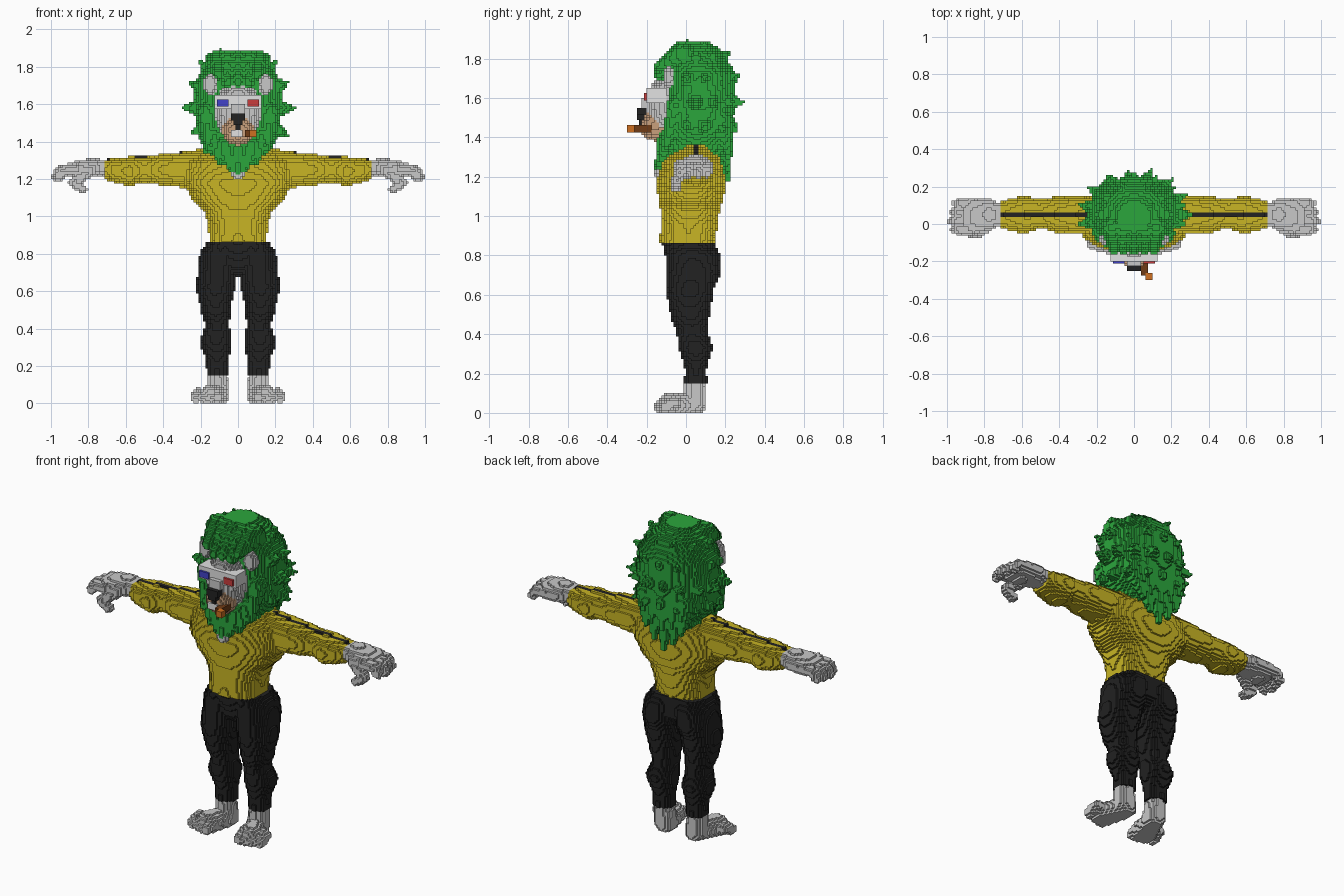
import bpy, math, random
from mathutils import Vector

cube = bpy.data.objects.get("Cube")
if cube:
    bpy.data.objects.remove(cube, do_unlink=True)

CELL = 0.0125
random.seed(4)
grid = {}  # cell -> part name
SIDES = ("left_", "right_")


# ---------- block-filling helpers ----------
def fill(part, low, high, inside, pair=False, mirror=False):
    """Claim every cell in the bounds whose centre passes the test."""
    spans = [range(math.floor(a / CELL), math.ceil(b / CELL) + 1) for a, b in zip(low, high)]
    for i in spans[0]:
        for j in spans[1]:
            for k in spans[2]:
                if k >= 0 and inside(*((n + 0.5) * CELL for n in (i, j, k))):
                    grid[i, j, k] = SIDES[0] + part if pair else part
                    if pair or mirror:
                        grid[-1 - i, j, k] = SIDES[1] + part if pair else part


def box(part, low, high, **kw):
    fill(part, low, high, lambda *p: all(a <= v <= b for a, v, b in zip(low, p, high)), **kw)


def ball(part, centre, radii, **kw):
    low = [c - r for c, r in zip(centre, radii)]
    high = [c + r for c, r in zip(centre, radii)]
    fill(part, low, high,
         lambda *p: sum(((v - c) / r) ** 2 for v, c, r in zip(p, centre, radii)) <= 1, **kw)


def lock(part, start, end, r_start, r_end, **kw):
    """Tapered rounded bar, used for fingers, toes and tufts of hair."""
    a, b = Vector(start), Vector(end)
    axis, reach = b - a, max(r_start, r_end)
    low = [min(p, q) - reach for p, q in zip(a, b)]
    high = [max(p, q) + reach for p, q in zip(a, b)]

    def inside(*p):
        p = Vector(p)
        t = min(1, max(0, (p - a).dot(axis) / axis.length_squared))
        return (p - a - axis * t).length <= r_start + (r_end - r_start) * t
    fill(part, low, high, inside, **kw)


def loft(part, rings, along_x=False, power=2.2, **kw):
    """Rings are (position, centre u, centre v, radius u, radius v)."""
    def inside(x, y, z):
        s, u, v = (x, y, z) if along_x else (z, x, y)
        for p, q in zip(rings, rings[1:]):
            if p[0] <= s <= q[0]:
                t = (s - p[0]) / (q[0] - p[0])
                t = t * t * (3 - 2 * t) * 0.5 + t * 0.5
                cu, cv, ru, rv = (m + (n - m) * t for m, n in zip(p[1:], q[1:]))
                return abs((u - cu) / ru) ** power + abs((v - cv) / rv) ** power <= 1
        return False
    us = [r[1] + e * r[3] for r in rings for e in (-1, 1)]
    vs = [r[2] + e * r[4] for r in rings for e in (-1, 1)]
    low, high = (rings[0][0], min(us), min(vs)), (rings[-1][0], max(us), max(vs))
    if not along_x:
        low, high = (low[1], low[2], low[0]), (high[1], high[2], high[0])
    fill(part, low, high, inside, **kw)


# ---------- feet ----------
lock("foot", (.11, .045, .15), (.105, .045, .05), .053, .057, pair=True)
lock("foot", (.1, .045, .04), (.145, -.08, .035), .055, .065, pair=True)
for n in range(4):
    x = .1 + n * .038
    lock("foot", (x, -.06, .05), (x + .01, -.14 + n * .012, .03), .035, .029, pair=True)

# ---------- trousers ----------
loft("trousers", [(.15, .11, .05, .058, .058), (.22, .11, .05, .06, .055),
                  (.33, .12, .05, .085, .085), (.42, .11, .03, .065, .08),
                  (.5, .12, .02, .08, .1), (.62, .12, .02, .105, .12),
                  (.72, .11, .04, .105, .14), (.8, .1, .035, .105, .14),
                  (.86, .08, .02, .09, .13)], mirror=True)
loft("trousers", [(.68, 0, .02, .03, .06), (.74, 0, .03, .12, .12), (.86, 0, .015, .165, .135)])

# ---------- shirt and sleeves ----------
loft("shirt", [(.86, 0, .005, .155, .138), (.95, 0, .015, .157, .145), (1.02, 0, .02, .18, .15),
               (1.1, 0, .025, .25, .168), (1.18, 0, .025, .3, .175),
               (1.28, 0, .03, .3, .15), (1.36, 0, .05, .2, .08)], power=2.4)
loft("sleeve", [(.2, .05, 1.26, .09, .1), (.3, .05, 1.25, .1, .095), (.4, .05, 1.25, .098, .085),
                (.5, .055, 1.25, .078, .07), (.58, .05, 1.24, .1, .08),
                (.66, .05, 1.245, .088, .065), (.71, .05, 1.25, .07, .055)],
     along_x=True, pair=True)

# Dark stripe along the top of each sleeve
for cell in [c for c, part in grid.items() if "sleeve" in part or part == "shirt"]:
    i, j, k = cell
    x, y = abs(i + .5) * CELL, (j + .5) * CELL
    if x > .2 and abs(y - .05) < .018 and k * CELL > 1.2 and (i, j, k + 2) not in grid:
        grid[cell] = SIDES[i < 0] + "stripe"

# ---------- hands ----------
loft("hand", [(.71, .05, 1.26, .06, .045), (.78, .05, 1.26, .085, .05),
              (.86, .04, 1.25, .095, .048), (.91, .04, 1.25, .09, .035)], along_x=True, pair=True)
for n in range(4):
    y, tip = -.03 + n * .046, .975 - abs(n - 1.2) * .014
    lock("hand", (.86, y, 1.255), (tip - .02, y, 1.245), .03, .027, pair=True)
    lock("hand", (tip - .02, y, 1.245), (tip, y, 1.215), .027, .024, pair=True)
lock("hand", (.8, -.02, 1.24), (.88, -.045, 1.18), .035, .027, pair=True)
lock("hand", (.88, -.045, 1.18), (.83, -.05, 1.145), .027, .025, pair=True)

# ---------- chest fur and mane ----------
ball("chest_fur", (0, -.135, 1.225), (.04, .03, .03))
loft("mane", [(1.26, 0, .05, .1, .15), (1.34, 0, .05, .17, .18), (1.45, 0, .06, .22, .18),
              (1.6, 0, .07, .24, .18), (1.72, 0, .07, .23, .18),
              (1.82, 0, .05, .17, .15), (1.89, 0, .04, .08, .08)])
centre = Vector((0, .05, 1.58))
rows = ((-48, 9), (-25, 14), (0, 15), (24, 14), (47, 10), (68, 6))
for row, (tilt, count) in enumerate(rows):
    for n in range(count):
        turn = math.tau * (n + row % 2 / 2) / count
        e = math.radians(tilt)
        d = Vector((math.cos(e) * math.cos(turn), math.cos(e) * math.sin(turn), math.sin(e)))
        if d.y < -.35 and tilt < 40:
            continue
        grow = random.uniform(.92, 1.04)
        base = centre + Vector((d.x * .19, d.y * .16, d.z * .24))
        tip = centre + Vector((d.x * .3, d.y * .25, d.z * .34)) * grow
        lock("mane", base, tip, .065, .006)

# Long locks at the nape
for x, drop in ((0, 1.18), (.07, 1.23), (.13, 1.3)):
    lock("mane", (x, .17, 1.48), (x * .9, .215, drop), .07, .012, mirror=True)

# ---------- head ----------
ball("head", (0, -.075, 1.56), (.125, .125, .17))
ball("ear", (.148, -.085, 1.705), (.04, .032, .055), pair=True)

# Fringe, cheek locks and beard
for x, low in ((0, 1.72), (.06, 1.715), (.115, 1.76)):
    lock("mane", (x, -.02, 1.82), (x * .9, -.135, low), .065, .03, mirror=True)
for x, y, z, tx, ty, tz in ((.17, -.05, 1.56, .15, -.1, 1.36), (.13, -.07, 1.43, .09, -.125, 1.29),
                            (.07, -.1, 1.38, .04, -.135, 1.26), (0, -.1, 1.36, 0, -.14, 1.24)):
    lock("mane", (x, y, z), (tx, ty, tz), .05, .022, mirror=True)

# ---------- face ----------
ball("muzzle", (0, -.155, 1.46), (.085, .075, .08))
box("head", (-.04, -.222, 1.525), (.04, -.1, 1.6))
box("nose", (-.035, -.245, 1.515), (.035, -.2, 1.545))
box("nose", (-.024, -.245, 1.49), (.024, -.2, 1.515))
box("nose", (-.012, -.235, 1.46), (.012, -.2, 1.49))
box("teeth", (-.038, -.24, 1.425), (.025, -.19, 1.465))
box("cigar", (.038, -.27, 1.425), (.075, -.18, 1.465))
box("cigar_tip", (.062, -.3, 1.425), (.1, -.262, 1.465))

# Two-coloured glasses
box("glasses", (-.125, -.2, 1.575), (.125, -.1, 1.65))
for sign, name in ((-1, "blue_lens"), (1, "red_lens")):
    for wide, tall in ((.032, .016), (.025, .024)):
        x = sign * .081
        box(name, (x - wide, -.213, 1.607 - tall), (x + wide, -.188, 1.607 + tall))

# ---------- materials ----------
COLOURS = {
    "light_grey_fur": ((.58, .58, .58), "foot hand chest_fur head ear"),
    "black_cloth": ((.016, .016, .016), "trousers stripe nose"),
    "yellow_cloth": ((.58, .46, .018), "shirt sleeve"),
    "green_hair": ((.024, .38, .046), "mane"),
    "tan_skin": ((.58, .35, .2), "muzzle"),
    "white": ((.76, .76, .76), "teeth glasses"),
    "brown": ((.16, .045, .008), "cigar"),
    "orange": ((.62, .16, .015), "cigar_tip"),
    "blue": ((.055, .055, .58), "blue_lens"),
    "red": ((.58, .045, .045), "red_lens"),
}
material_of = {}
for name, (rgb, parts) in COLOURS.items():
    mat = bpy.data.materials.new(name)
    mat.use_nodes = True
    mat.diffuse_color = (*rgb, 1)
    mat.node_tree.nodes["Principled BSDF"].inputs["Base Color"].default_value = (*rgb, 1)
    for part in parts.split():
        material_of[part] = mat

# ---------- turn the exposed block faces into meshes ----------
meshes = {}
for cell, part in grid.items():
    verts, faces = meshes.setdefault(part, ({}, []))
    for axis in range(3):
        for step in (0, 1):
            near = list(cell)
            near[axis] += step * 2 - 1
            if tuple(near) in grid:
                continue
            loop = []
            for u, v in ((0, 0), (1, 0), (1, 1), (0, 1)):
                corner = list(cell)
                corner[axis] += step
                corner[(axis + 1) % 3] += u
                corner[(axis + 2) % 3] += v
                loop.append(verts.setdefault(tuple(corner), len(verts)))
            faces.append(loop if step else loop[::-1])

for part, (verts, faces) in meshes.items():
    if not faces:
        continue
    mesh = bpy.data.meshes.new(part)
    mesh.from_pydata([Vector(v) * CELL for v in verts], [], faces)
    mesh.materials.append(material_of[part.removeprefix(SIDES[0]).removeprefix(SIDES[1])])
    bpy.context.collection.objects.link(bpy.data.objects.new(part, mesh))
